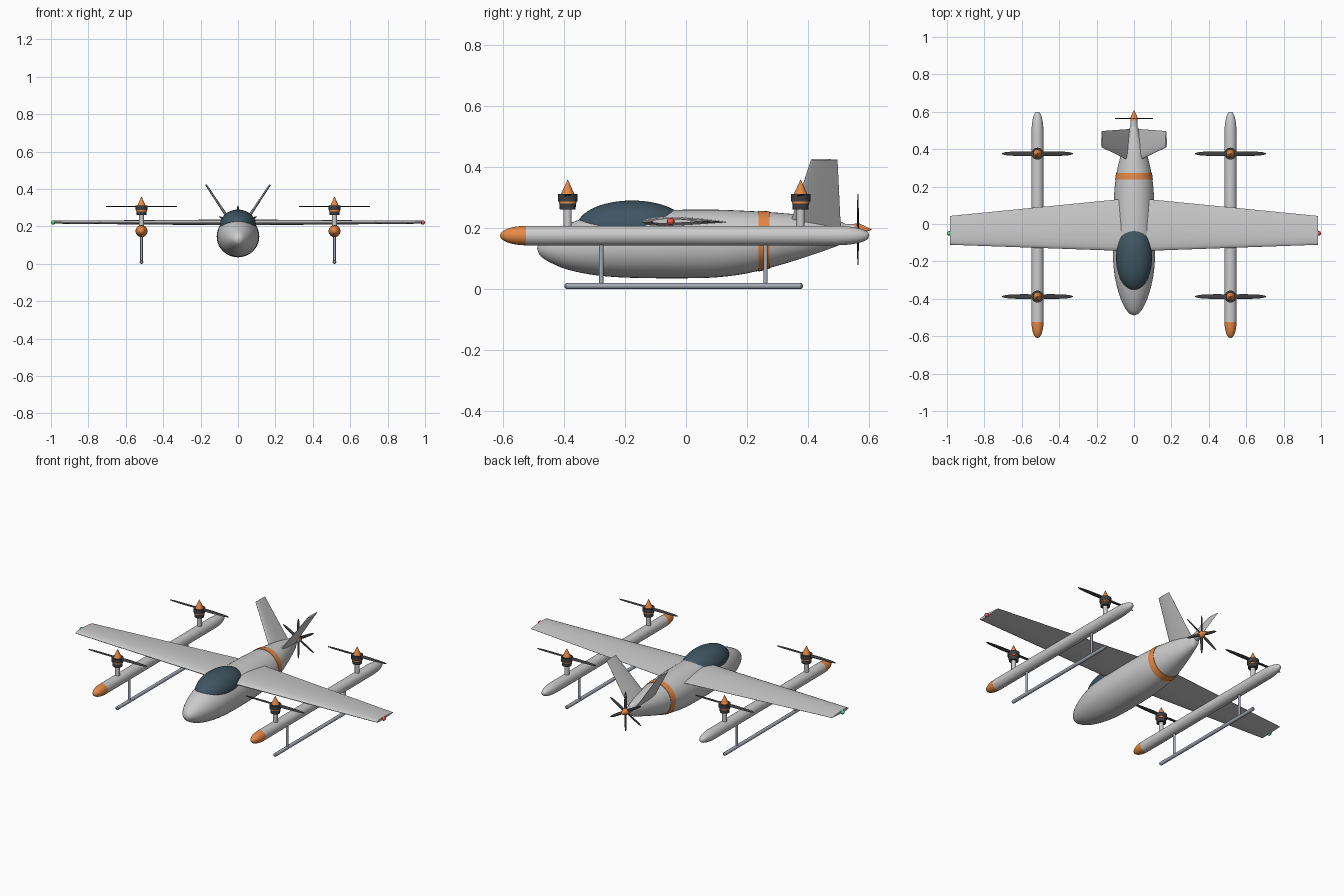
import bpy, bmesh
from math import sin, cos, pi, radians, sqrt
from mathutils import Vector, Matrix

if "Cube" in bpy.data.objects:
    bpy.data.objects.remove(bpy.data.objects["Cube"])

COLORS = {
    "white": (0.85, 0.85, 0.85, 1), "orange": (0.80, 0.25, 0.06, 1),
    "black": (0.05, 0.05, 0.055, 1), "glass": (0.05, 0.09, 0.12, 1),
    "steel": (0.38, 0.42, 0.47, 1), "red": (0.85, 0.08, 0.08, 1),
    "green": (0.08, 0.70, 0.25, 1),
}
MATS = {}
for key, col in COLORS.items():
    MATS[key] = bpy.data.materials.new(key)
    MATS[key].diffuse_color = col


def loft(name, rings, color, copies=None, angle=35):
    """Skin closed rings of points with capped ends; copies are transforms."""
    bm = bmesh.new()
    for m in copies or [Matrix()]:
        vs = [[bm.verts.new(m @ Vector(p)) for p in ring] for ring in rings]
        n = len(rings[0])
        for a, b in zip(vs, vs[1:]):
            for i in range(n):
                j = (i + 1) % n
                bm.faces.new((a[i], a[j], b[j], b[i]))
        bm.faces.new(vs[0])
        bm.faces.new(vs[-1])
    bmesh.ops.recalc_face_normals(bm, faces=bm.faces)
    me = bpy.data.meshes.new(name)
    bm.to_mesh(me)
    bm.free()
    ob = bpy.data.objects.new(name, me)
    bpy.context.collection.objects.link(ob)
    me.materials.append(MATS[color])
    bpy.ops.object.select_all(action='DESELECT')
    ob.select_set(True)
    bpy.context.view_layer.objects.active = ob
    bpy.ops.object.shade_smooth_by_angle(angle=radians(angle))
    return ob


def lathe(name, profile, axis, at, color, n=32):
    """Solid of revolution: profile of (distance along axis, radius)."""
    x, y, z = at
    rings = []
    for t, r in profile:
        r = max(r, 0.0004)
        c = [(r * cos(2 * pi * i / n), r * sin(2 * pi * i / n)) for i in range(n)]
        rings.append([(x + a, y + t, z + b) if axis == 'Y' else (x + a, y + b, z + t)
                      for a, b in c])
    return loft(name, rings, color)


def ball(name, at, scale, color, seg=32):
    bpy.ops.mesh.primitive_uv_sphere_add(segments=seg, ring_count=seg // 2, location=at)
    ob = bpy.context.object
    ob.name = name
    ob.scale = scale
    ob.data.materials.append(MATS[color])
    bpy.ops.object.shade_smooth()
    return ob


# Fuselage stations: y, half width, bottom z, top z
BODY = [(-0.488, 0.001, 0.132, 0.134), (-0.482, 0.020, 0.114, 0.153),
        (-0.465, 0.037, 0.098, 0.171), (-0.44, 0.053, 0.084, 0.187),
        (-0.40, 0.071, 0.067, 0.208), (-0.34, 0.090, 0.052, 0.230),
        (-0.26, 0.106, 0.041, 0.247), (-0.16, 0.113, 0.036, 0.255),
        (0.00, 0.113, 0.035, 0.260), (0.10, 0.109, 0.038, 0.260),
        (0.20, 0.103, 0.051, 0.256), (0.30, 0.088, 0.076, 0.250),
        (0.40, 0.061, 0.107, 0.240), (0.48, 0.034, 0.135, 0.227),
        (0.51, 0.024, 0.150, 0.220), (0.522, 0.016, 0.175, 0.213)]


def station(y, grow=0.0, n=40):
    """Elliptical section at y, smoothly interpolated between stations."""
    k = max(i for i in range(len(BODY) - 1) if BODY[i][0] <= y + 1e-9)
    p = [BODY[max(0, min(len(BODY) - 1, k + d))] for d in (-1, 0, 1, 2)]
    h = p[2][0] - p[1][0]
    t = (y - p[1][0]) / h
    vals = []
    for c in (1, 2, 3):
        m0 = (p[2][c] - p[0][c]) / (p[2][0] - p[0][0]) * h
        m1 = (p[3][c] - p[1][c]) / (p[3][0] - p[1][0]) * h
        vals.append((2*t**3 - 3*t*t + 1) * p[1][c] + (t**3 - 2*t*t + t) * m0
                    + (3*t*t - 2*t**3) * p[2][c] + (t**3 - t*t) * m1)
    w, lo, hi = vals
    zc, rz = (lo + hi) / 2, (hi - lo) / 2
    return [((w + grow) * cos(2 * pi * i / n), y, zc + (rz + grow) * sin(2 * pi * i / n))
            for i in range(n)]


ys = []
for a, b in zip(BODY, BODY[1:]):
    ys += [a[0] + (b[0] - a[0]) * s / 3 for s in range(3)]
loft("fuselage", [station(y) for y in ys + [BODY[-1][0]]], "white")
loft("fuselage_stripe", [station(0.238 + 0.036 * i / 4, 0.0025) for i in range(5)], "orange")
ball("canopy", (0, -0.177, 0.205), (0.097, 0.18, 0.085), "glass", 48)


def airfoil(lead, trail, thick, at, up, camber=0.0, n=12):
    """Wing section along y at point (x, z), thickness in direction up (x, z)."""
    us = [(1 - cos(pi * i / n)) / 2 for i in range(n + 1)]
    half = [(u, thick * (5 * (0.2969 * sqrt(u) - 0.126 * u - 0.3516 * u*u
             + 0.2843 * u**3 - 0.1015 * u**4) + 0.02)) for u in us]
    loop = half[::-1] + [(u, -v) for u, v in half]
    pts = []
    for u, v in loop:
        v += camber * 4 * u * (1 - u)
        pts.append((at[0] + v * up[0], lead + u * (trail - lead), at[1] + v * up[1]))
    return pts


# Main wing, tail fins and wing tip lights
for side, s in (("right", 1), ("left", -1)):
    loft(side + "_wing", [airfoil(-0.146, 0.14, 0.03, (0, 0.219), (0, 1), 0.003),
                          airfoil(-0.111, 0.043, 0.015, (s * 0.985, 0.221), (0, 1), 0.002)],
         "white")
    loft(side + "_tail_fin", [airfoil(0.335, 0.508, 0.016, (s * 0.02, 0.195), (-s * 0.83, 0.56)),
                              airfoil(0.41, 0.497, 0.009, (s * 0.172, 0.424), (-s * 0.83, 0.56))],
         "white")
    ball(side + "_tip_light", (s * 0.988, -0.05, 0.221), (0.012,) * 3,
         "red" if s > 0 else "green", 16)


def blade(r0, r1, chord, thick, pitch0, pitch1, steps=10, n=12):
    """Rings of a twisted blade running along +x."""
    rings = []
    for k in range(steps + 1):
        t = k / steps
        c = chord * (0.65 + 0.35 * sin(pi * min(1, t * 2.5) / 2)) * (1 - 0.35 * t)
        c *= sqrt(max(0.06, 1 - t ** 8))
        a = radians(pitch0 + (pitch1 - pitch0) * t)
        ring = []
        for i in range(n):
            q = 2 * pi * i / n
            y, z = c / 2 * cos(q), thick / 2 * sin(q)
            ring.append((r0 + (r1 - r0) * t, y * cos(a) - z * sin(a), y * sin(a) + z * cos(a)))
        rings.append(ring)
    return rings


# Pusher motor, propeller and spinner
lathe("pusher_motor", [(0.47, 0.018), (0.556, 0.018)], 'Y', (0, 0, 0.195), "white")
facing = Matrix.Translation((0, 0.564, 0.195)) @ Matrix.Rotation(radians(90), 4, 'X')
loft("pusher_propeller", blade(0.008, 0.116, 0.02, 0.004, 22, 8), "black",
     [facing @ Matrix.Rotation(radians(90 + 60 * i), 4, 'Z') for i in range(6)])
lathe("pusher_spinner", [(0.553, 0.02), (0.57, 0.019), (0.609, 0)], 'Y', (0, 0, 0.195), "orange")

# Booms with lift motors and landing skids
arc = [i * pi / 16 for i in range(9)]
nose = [(-0.525 - 0.085 * cos(a), 0.032 * sin(a)) for a in arc]
tail = [(0.49 + 0.11 * sin(a), 0.004 + 0.028 * cos(a)) for a in arc]
for side, x in (("right", 0.516), ("left", -0.516)):
    lathe(side + "_boom", [(-0.525, 0.032)] + tail, 'Y', (x, 0, 0.175), "white")
    lathe(side + "_boom_nose", nose, 'Y', (x, 0, 0.175), "orange")
    lathe(side + "_skid", [(-0.398, 0.005), (-0.393, 0.01), (0.378, 0.01), (0.383, 0.005)],
          'Y', (x, 0, 0.01), "steel", 16)
    for end, y in (("front", -0.278), ("rear", 0.261)):
        lathe(f"{side}_{end}_skid_strut", [(0.01, 0.007), (0.16, 0.007)], 'Z',
              (x, y, 0), "steel", 16)
    for end, y in (("front", -0.388), ("rear", 0.376)):
        tag, at = f"{side}_{end}_lift", (x, y, 0)
        lathe(tag + "_post", [(0.19, 0.013), (0.264, 0.013)], 'Z', at, "white", 24)
        lathe(tag + "_motor_base", [(0.26, 0.026), (0.283, 0.027)], 'Z', at, "black")
        lathe(tag + "_motor_band", [(0.281, 0.029), (0.289, 0.029)], 'Z', at, "orange")
        lathe(tag + "_motor_bell", [(0.287, 0.032), (0.311, 0.032)], 'Z', at, "black")
        place = Matrix.Translation((x, y, 0.307))
        loft(tag + "_rotor", blade(0.01, 0.19, 0.03, 0.005, 12, 4), "black",
             [place @ Matrix.Rotation(pi * i, 4, 'Z') for i in range(2)])
        lathe(tag + "_spinner", [(0.309, 0.023), (0.359, 0)], 'Z', at, "orange")

for m in bpy.data.materials:
    if m.users and not m.is_grease_pencil:
        m.use_nodes = True
        m.node_tree.nodes["Principled BSDF"].inputs["Base Color"].default_value = m.diffuse_color
